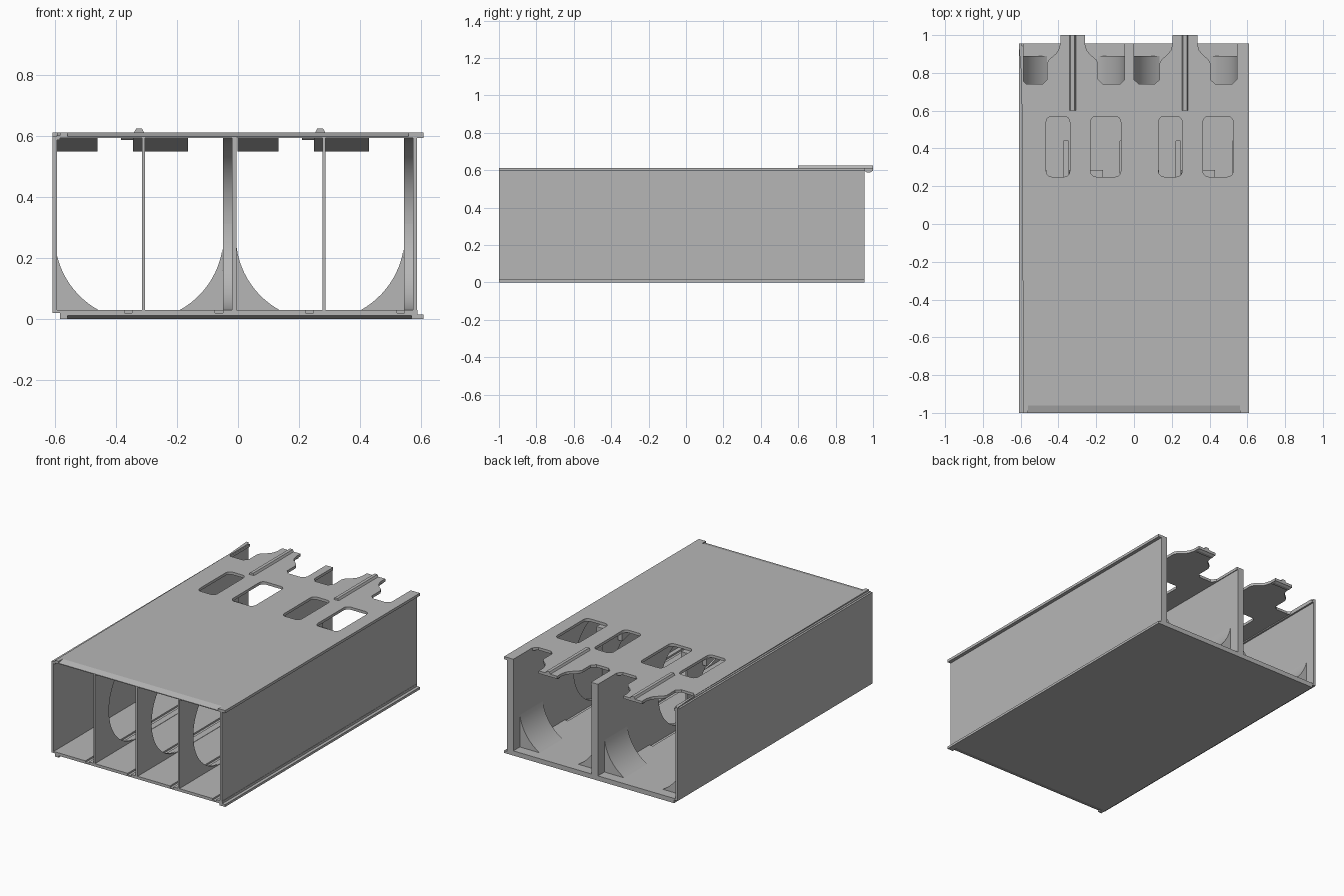
import bpy, bmesh, math

cube = bpy.data.objects.get("Cube")
if cube:
    bpy.data.objects.remove(cube, do_unlink=True)

grey = bpy.data.materials.new("plain grey")
grey.use_nodes = True
grey.diffuse_color = (0.47, 0.47, 0.47, 1)
grey.node_tree.nodes["Principled BSDF"].inputs["Base Color"].default_value = (0.47, 0.47, 0.47, 1)


def prism(name, outline, axis, lo, hi):
    """Extrude a 2D outline along an axis (x: y/z outline, y: x/z, z: x/y)."""
    place = {"x": lambda u, v, w: (w, u, v),
             "y": lambda u, v, w: (u, w, v),
             "z": lambda u, v, w: (u, v, w)}[axis]
    bm = bmesh.new()
    base = bm.faces.new([bm.verts.new(place(u, v, lo)) for u, v in outline])
    extruded = bmesh.ops.extrude_face_region(bm, geom=[base])["geom"]
    for v in extruded:
        if isinstance(v, bmesh.types.BMVert):
            v.co["xyz".index(axis)] = hi
    bmesh.ops.recalc_face_normals(bm, faces=bm.faces)
    mesh = bpy.data.meshes.new(name)
    bm.to_mesh(mesh)
    bm.free()
    mesh.materials.append(grey)
    obj = bpy.data.objects.new(name, mesh)
    bpy.context.collection.objects.link(obj)
    return obj


def box(name, x0, x1, y0, y1, z0, z1):
    return prism(name, [(x0, y0), (x1, y0), (x1, y1), (x0, y1)], "z", z0, z1)


def rounded(x0, x1, y0, y1, r, steps=6):
    """Rectangle outline with rounded corners."""
    pts = []
    centres = [(x1 - r, y1 - r), (x0 + r, y1 - r), (x0 + r, y0 + r), (x1 - r, y0 + r)]
    for i, (cx, cy) in enumerate(centres):
        for k in range(steps + 1):
            a = math.pi / 2 * (i + k / steps)
            pts.append((cx + r * math.cos(a), cy + r * math.sin(a)))
    return pts


def cut(obj, cutters):
    """Subtract the cutters from the part and discard them."""
    for c in cutters:
        mod = obj.modifiers.new("cut", "BOOLEAN")
        mod.operation, mod.solver, mod.object = "DIFFERENCE", "EXACT", c
    bpy.context.view_layer.update()
    done = obj.evaluated_get(bpy.context.evaluated_depsgraph_get())
    mesh = bpy.data.meshes.new_from_object(done)
    obj.modifiers.clear()
    obj.data = mesh
    for c in cutters:
        bpy.data.objects.remove(c, do_unlink=True)


def smooth(obj):
    bpy.ops.object.select_all(action="DESELECT")
    obj.select_set(True)
    bpy.context.view_layer.objects.active = obj
    bpy.ops.object.shade_smooth_by_angle(angle=math.radians(25))


FRONT, BACK, FLOOR, CEILING, TOP = -1.0, 0.955, 0.03, 0.595, 0.612
BAYS = (-0.325, 0.27)

# Floor with shallow guide grooves and a chamfered front underside
floor = prism("floor", [(-0.61, 0.02), (-0.585, 0.02), (-0.585, 0), (0.61, 0), (0.61, 0.015),
                        (0.59, 0.015), (0.59, FLOOR), (-0.61, FLOOR)], "y", FRONT, BACK)
grooves = [box("groove", x - 0.0125, x + 0.0125, FRONT - 0.1, 0.44, 0.02, 0.1)
           for x in (-0.36, -0.0625, 0.235, 0.535)]
chamfer = prism("chamfer", [(-1.1, -0.1), (-0.96, -0.1), (-0.96, 0), (FRONT, 0.012), (-1.1, 0.012)],
                "x", -0.56, 0.57)
cut(floor, grooves + [chamfer])

# Top plate outline: rear edge with two stepped tongues between notches
side = [(0.135, 0.765), (0.135, 0.85), (0.125, 0.87), (0.09, 0.9),
        (0.075, 0.92), (0.065, 0.955), (0.065, 1.0)]
outline = [(-0.585, FRONT), (0.61, FRONT), (0.61, BACK)]
for c in reversed(BAYS):
    outline += [(c + 0.275, BACK), (c + 0.275, 0.765), (c + 0.25, 0.74), (c + 0.16, 0.74)]
    outline += [(c + u, v) for u, v in side]
    outline += [(c - u, v) for u, v in reversed(side)]
    outline += [(c - 0.16, 0.74), (c - 0.245, 0.74), (c - 0.27, 0.765), (c - 0.27, BACK)]
outline += [(-0.61, BACK), (-0.61, 0.94), (-0.585, 0.94)]
top = prism("top_plate", outline, "z", CEILING, TOP)
windows = [prism("window", rounded(c + a, c + b, 0.25, 0.57, 0.03), "z", 0.5, 0.7)
           for c in BAYS for a, b in ((-0.14, -0.015), (0.095, 0.255))]
chamfer = prism("chamfer", [(-1.1, 0.7), (-0.96, 0.7), (-0.96, TOP), (FRONT, 0.6), (-1.1, 0.6)],
                "x", -0.56, 0.56)
cut(top, windows + [chamfer])

# Outer walls
box("right_wall", -0.61, -0.595, FRONT, BACK, 0.02, 0.6)
box("right_wall_top_hook", -0.597, -0.584, FRONT, BACK, 0.588, 0.603)
box("left_wall", 0.575, 0.588, FRONT, BACK, 0.028, 0.597)


def slot():
    """Long round-ended opening through the inner walls."""
    return prism("slot", rounded(-0.86, 0.35, 0.032, 0.593, 0.28, 16), "x", -0.7, 0.7)


# Inner walls and side pads, all with the round-ended opening
middle = box("middle_wall", -0.02, -0.005, FRONT, BACK, FLOOR - 0.002, CEILING + 0.002)
cut(middle, [slot()])
for name, x0, x1 in (("middle_pad", -0.05, -0.02), ("left_pad", 0.545, 0.575)):
    pad = box(name, x0, x1, 0.0, BACK, FLOOR - 0.002, CEILING + 0.002)
    cut(pad, [slot()])
    smooth(pad)
for n, c in enumerate((-0.31, 0.283)):
    divider = box(f"divider_{n + 1}", c - 0.005, c + 0.005, FRONT, 0.44, FLOOR - 0.002, CEILING + 0.002)
    cut(divider, [slot()])
    smooth(divider)
smooth(middle)

# Per bay: curved corner gussets, hanging stops, tongue rib and lip
for n, c in enumerate(BAYS):
    for label, s in (("right", -1), ("left", 1)):
        arc = []
        for k in range(13):
            a = math.radians(8 + 53 * k / 12)
            arc.append((c + s * 0.277 * math.cos(a), 0.272 - 0.277 * math.sin(a)))
        corner = [(c + s * 0.135, FLOOR - 0.002), (c + s * 0.276, FLOOR - 0.002)]
        gusset = prism(f"{label}_gusset_{n + 1}", arc + corner, "y", 0.66, 0.89)
        smooth(gusset)
    for label, a, b in (("outer", -0.272, -0.137), ("inner", -0.02, 0.16)):
        prism(f"{label}_stop_{n + 1}", [(0.1, CEILING), (0.285, CEILING), (0.285, 0.55), (0.27, 0.55)],
              "x", c + a, c + b)
    rib = [(c - 0.018, TOP - 0.002), (c + 0.018, TOP - 0.002), (c + 0.01, 0.625), (c - 0.01, 0.625)]
    prism(f"tongue_rib_{n + 1}", rib, "y", 0.6, 1.0)
    prism(f"tongue_lip_{n + 1}", [(0.955, CEILING + 0.002), (0.965, 0.588), (0.985, 0.588),
                                  (1.0, CEILING + 0.002)], "x", c - 0.06, c + 0.06)
